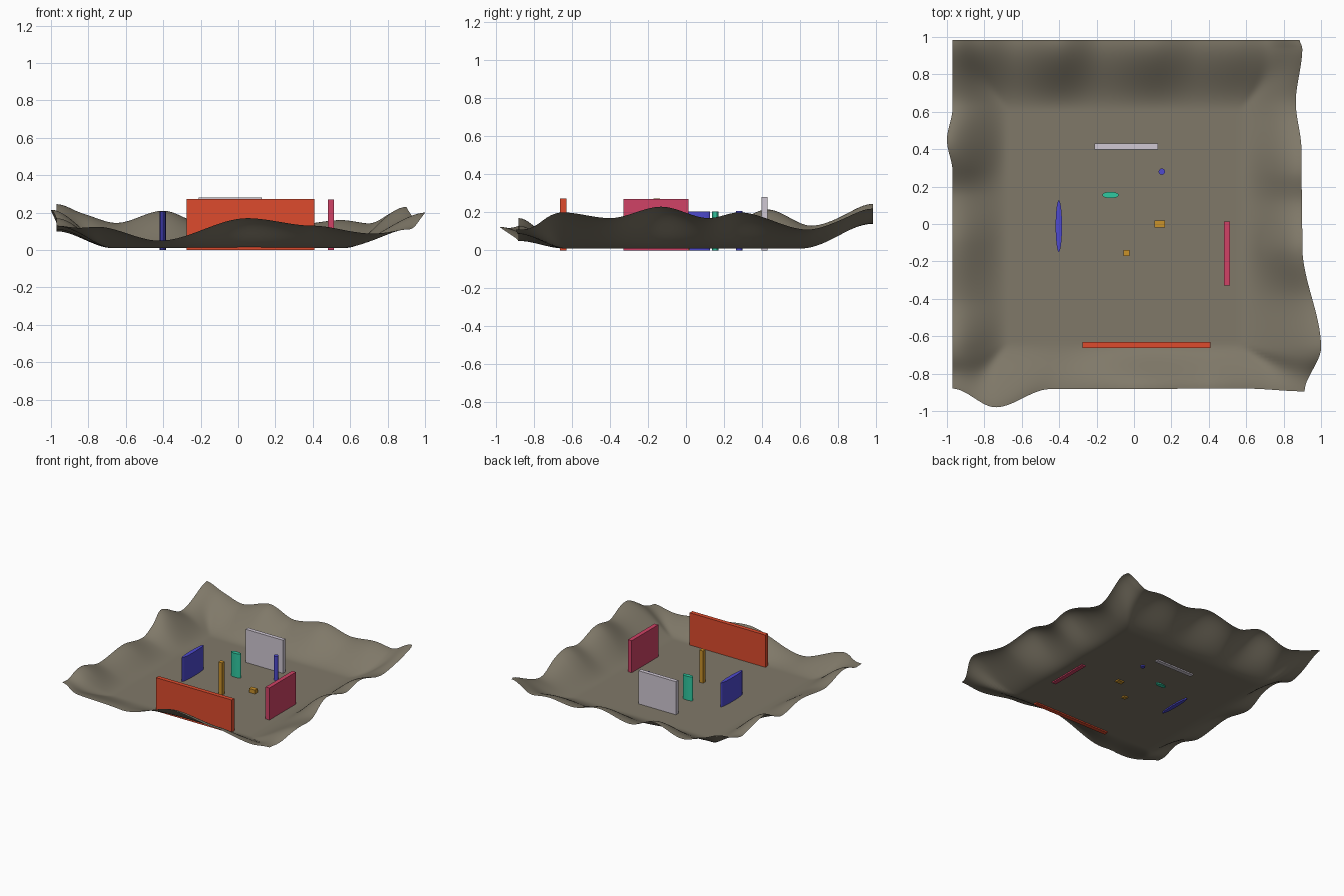
import bpy, bmesh, math

if "Cube" in bpy.data.objects:
    bpy.data.objects.remove(bpy.data.objects["Cube"])


def mat(name, rgb):
    m = bpy.data.materials.new(name)
    lin = [((c / 255 + 0.055) / 1.055) ** 2.4 for c in rgb]
    m.diffuse_color = (*lin, 1)
    m.use_nodes = True
    m.node_tree.nodes["Principled BSDF"].inputs["Base Color"].default_value = m.diffuse_color
    return m


earth = mat("earth", (128, 121, 105))
orange = mat("orange", (222, 75, 45))
pink = mat("pink", (208, 66, 102))
white = mat("pale_grey", (208, 200, 212))
blue = mat("blue", (78, 74, 208))
teal = mat("teal", (48, 200, 160))
gold = mat("gold", (202, 146, 42))


def finish(name, bm, material):
    me = bpy.data.meshes.new(name)
    bm.to_mesh(me)
    bm.free()
    me.materials.append(material)
    ob = bpy.data.objects.new(name, me)
    bpy.context.collection.objects.link(ob)
    return ob


def smooth(t):
    t = max(0, min(1, t))
    return t * t * (3 - 2 * t)


def profile(points, t):
    # smooth interpolation between (position, value) points
    for (a, p), (b, q) in zip(points, points[1:]):
        if t <= b:
            return p + (q - p) * smooth((t - a) / (b - a))
    return points[-1][1]


# rim heights along each side of the ground
LEFT = [(-.88, .13), (-.65, .17), (-.4, .11), (-.1, .14), (.15, .10),
        (.43, .215), (.66, .13), (.985, .245)]
RIGHT = [(-.88, .11), (-.65, .2), (-.4, .17), (-.13, .23), (.12, .17),
         (.28, .2), (.64, .11), (.985, .22)]
BACK = [(-.97, .245), (-.65, .145), (-.4, .21), (-.18, .14), (.1, .19),
        (.34, .14), (.55, .16), (.7, .145), (.9, .22)]
FRONT = [(-.97, .13), (-.76, .125), (-.42, .05), (.05, .17), (.4, .13),
         (.7, .09), (.9, .11)]
# sideways drift of the wavy rims
LEFT_OUT = [(-.88, 0), (.28, 0), (.45, -.03), (.62, 0), (.985, 0)]
RIGHT_OUT = [(-.88, .012), (-.66, .1), (-.12, 0), (.4, -.005), (.65, -.035), (.94, 0), (.985, -.015)]
FRONT_OUT = [(-.97, 0), (-.74, -.1), (-.45, -.003), (.6, 0), (.9, -.015)]
X0, X1, Y0, Y1, N = -.97, .9, -.88, .985, 110

# ground sheet with rolling raised rim
bm = bmesh.new()
bmesh.ops.create_grid(bm, x_segments=N, y_segments=N, size=1)
for v in bm.verts:
    x = X0 + (X1 - X0) * (v.co.x + 1) / 2
    y = Y0 + (Y1 - Y0) * (v.co.y + 1) / 2
    wl, wr = smooth(1 - (x - X0) / .3), smooth(1 - (X1 - x) / .34)
    wf, wb = smooth(1 - (y - Y0) / .24), smooth(1 - (Y1 - y) / .38)
    rims = [(wl, profile(LEFT, y)), (wr, profile(RIGHT, y)),
            (wf, profile(FRONT, x)), (wb, profile(BACK, x))]
    total = sum(w ** 3 for w, _ in rims)
    lift = sum(w ** 4 * (h - .01) for w, h in rims) / total if total > 1e-9 else 0
    v.co = (x + wl * profile(LEFT_OUT, y) + wr * profile(RIGHT_OUT, y),
            y + wf * profile(FRONT_OUT, x), .01 + lift)
for f in bm.faces:
    f.smooth = True
finish("ground", bm, earth)


def block(name, x0, x1, y0, y1, top, material):
    bm = bmesh.new()
    bmesh.ops.create_cube(bm, size=1)
    for v in bm.verts:
        v.co = ((x0 + x1) / 2 + v.co.x * (x1 - x0),
                (y0 + y1) / 2 + v.co.y * (y1 - y0), (v.co.z + .5) * top)
    finish(name, bm, material)


def pillar(name, cx, cy, rx, ry, top, material):
    bm = bmesh.new()
    bmesh.ops.create_cone(bm, cap_ends=True, segments=32, radius1=1, radius2=1, depth=1)
    for v in bm.verts:
        v.co = (cx + v.co.x * rx, cy + v.co.y * ry, (v.co.z + .5) * top)
    for f in bm.faces:
        f.smooth = len(f.verts) == 4
    ob = finish(name, bm, material)
    bpy.context.view_layer.objects.active = ob
    ob.select_set(True)
    bpy.ops.object.shade_smooth_by_angle(angle=math.radians(40))
    ob.select_set(False)


# straight walls and posts
block("front_wall", -.275, .408, -.664, -.63, .273, orange)
block("right_wall", .48, .514, -.328, .014, .271, pink)
block("back_wall", -.21, .128, .398, .43, .28, white)
block("square_post", -.057, -.023, -.172, -.138, .272, gold)
block("low_block", .11, .166, -.018, .018, .042, gold)
# oval panels and round post
pillar("left_panel", -.402, -.011, .017, .138, .205, blue)
pillar("inner_panel", -.126, .155, .044, .017, .205, teal)
pillar("round_post", .149, .28, .017, .017, .207, blue)
